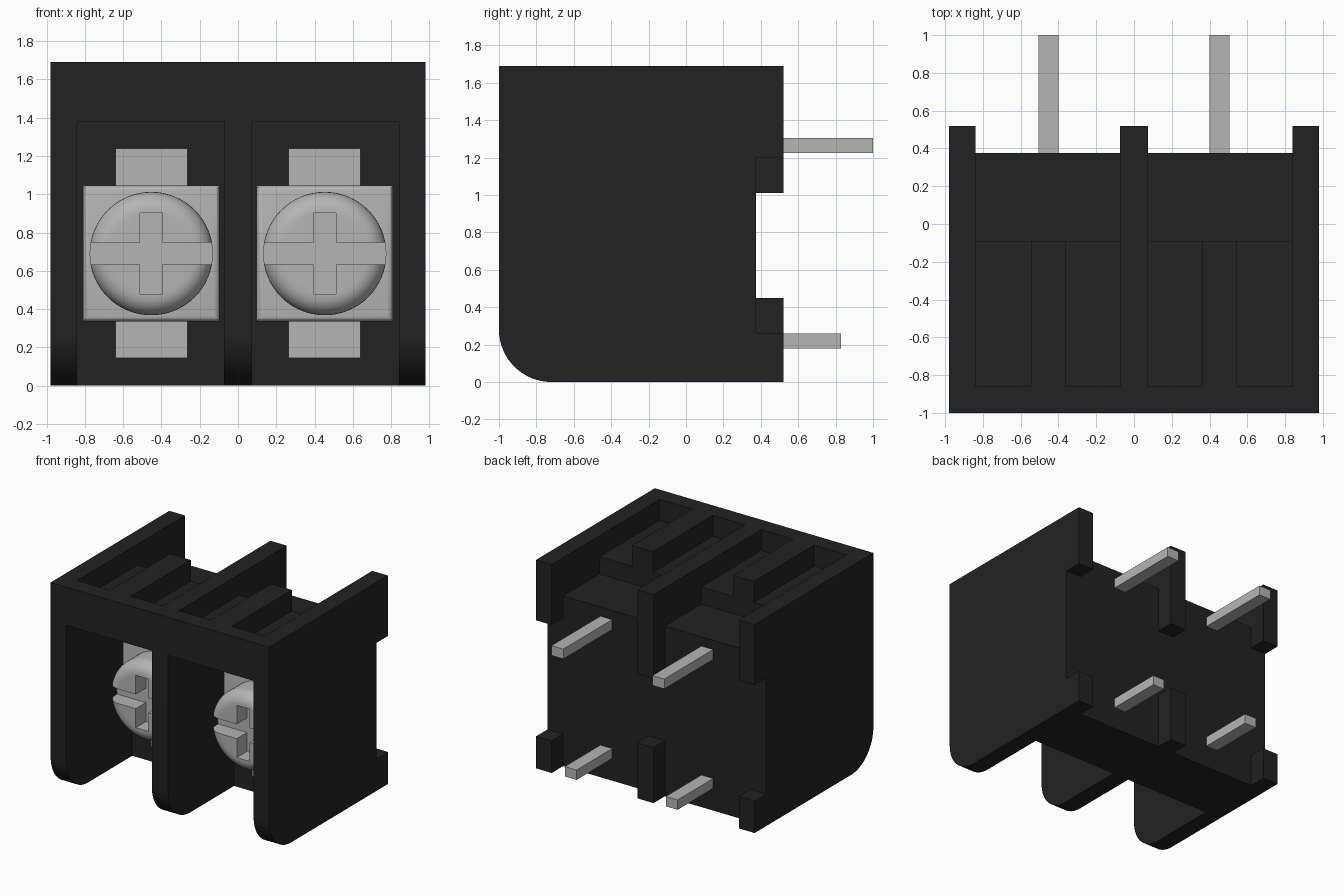
import bpy, bmesh, math
from mathutils import Vector

old = bpy.data.objects.get("Cube")
if old:
    bpy.data.objects.remove(old, do_unlink=True)


def material(name, rgb, rough):
    m = bpy.data.materials.new(name)
    m.use_nodes = True
    m.diffuse_color = (*rgb, 1)
    bsdf = next(n for n in m.node_tree.nodes if n.type == 'BSDF_PRINCIPLED')
    bsdf.inputs["Base Color"].default_value = (*rgb, 1)
    bsdf.inputs["Roughness"].default_value = rough
    return m


BLACK = material("black plastic", (0.016, 0.016, 0.016), 0.6)
METAL = material("light grey metal", (0.46, 0.46, 0.46), 0.5)


def finish(name, bm, mat):
    bmesh.ops.recalc_face_normals(bm, faces=bm.faces)
    mesh = bpy.data.meshes.new(name)
    bm.to_mesh(mesh)
    bm.free()
    mesh.materials.append(mat)
    ob = bpy.data.objects.new(name, mesh)
    bpy.context.collection.objects.link(ob)
    return ob


def prism(name, pts, direction, mat):
    """Extrude a closed planar outline along a direction."""
    bm = bmesh.new()
    face = bm.faces.new([bm.verts.new(p) for p in pts])
    ext = bmesh.ops.extrude_face_region(bm, geom=[face])
    moved = [v for v in ext["geom"] if isinstance(v, bmesh.types.BMVert)]
    bmesh.ops.translate(bm, verts=moved, vec=Vector(direction))
    return finish(name, bm, mat)


def side_profile(name, yz, x0, x1, mat):
    return prism(name, [(x0, y, z) for y, z in yz], (x1 - x0, 0, 0), mat)


def box(name, x0, x1, y0, y1, z0, z1, mat):
    return side_profile(name, [(y0, z0), (y1, z0), (y1, z1), (y0, z1)], x0, x1, mat)


def smooth(ob, angle):
    bpy.ops.object.select_all(action='DESELECT')
    ob.select_set(True)
    bpy.context.view_layer.objects.active = ob
    bpy.ops.object.shade_smooth_by_angle(angle=math.radians(angle))


H = 1.69            # housing height
BACK = 0.375        # rear face of the body
TAB = 0.52          # rear end of the wall tabs
R = 0.28            # rounded lower front corner


def wall(name, x0, x1, tab_low, tab_high):
    arc = [(-1 + R - R * math.sin(a), R - R * math.cos(a))
           for a in (math.pi / 2 * i / 16 for i in range(17))]
    rear = [(-1, H), (TAB, H), (TAB, tab_high), (BACK, tab_high),
            (BACK, tab_low), (TAB, tab_low), (TAB, 0)]
    smooth(side_profile(name, arc + rear, x0, x1, BLACK), 30)


# Divider walls; the middle one has longer rear tabs
wall("left_wall", 0.84, 0.98, 0.26, 1.20)
wall("middle_wall", -0.073, 0.073, 0.45, 1.01)
wall("right_wall", -0.98, -0.84, 0.26, 1.20)

# Section of one bay: back block, stepped roof and front lintel
BAY = [(BACK, 0), (BACK, 1.38), (-0.09, 1.38), (-0.09, 1.52), (-0.86, 1.52),
       (-0.86, H), (-1, H), (-1, 1.38), (-0.155, 1.38), (-0.155, 0)]


def washer(name, cx):
    """Square clamp plate with rounded front edges."""
    ob = box(name, cx - 0.357, cx + 0.357, -0.34, -0.20, 0.335, 1.045, METAL)
    bm = bmesh.new()
    bm.from_mesh(ob.data)
    front = [e for e in bm.edges if all(v.co.y < -0.33 for v in e.verts)]
    bmesh.ops.bevel(bm, geom=front, offset=0.03, segments=4, profile=0.5, affect='EDGES')
    bm.to_mesh(ob.data)
    bm.free()
    smooth(ob, 30)


def screw(name, cx, cz=0.69):
    """Round head with rounded rim and a cross slot."""
    r, f, y0, y1 = 0.322, 0.10, -0.58, -0.335
    prof = [(r, y1)] + [(r - f + f * math.cos(a), y0 + f - f * math.sin(a))
                        for a in (math.pi / 2 * i / 8 for i in range(9))]
    bm = bmesh.new()
    n = 64
    rings = [[bm.verts.new((cx + q * math.cos(2 * math.pi * i / n), y,
                            cz + q * math.sin(2 * math.pi * i / n))) for i in range(n)]
             for q, y in prof]
    for a, b in zip(rings, rings[1:]):
        for i in range(n):
            j = (i + 1) % n
            bm.faces.new((a[i], a[j], b[j], b[i]))
    bm.faces.new(rings[0])
    bm.faces.new(rings[-1])
    head = finish(name, bm, METAL)

    # Cross-shaped cutter: wide slot across, short slot upright
    s, w, h = 0.058, 0.40, 0.212
    cross = [(-w, -s), (-s, -s), (-s, -h), (s, -h), (s, -s), (w, -s),
             (w, s), (s, s), (s, h), (-s, h), (-s, s), (-w, s)]
    cutter = prism("slot_cutter", [(cx + x, y0 - 0.1, cz + z) for x, z in cross],
                   (0, 0.23, 0), METAL)
    cutter.hide_render = True
    mod = head.modifiers.new("slot", 'BOOLEAN')
    mod.operation, mod.solver, mod.object = 'DIFFERENCE', 'EXACT', cutter
    bpy.context.view_layer.objects.active = head
    bpy.ops.object.modifier_apply(modifier=mod.name)
    bpy.data.objects.remove(cutter, do_unlink=True)
    smooth(head, 30)


for side, s in (("left", 1), ("right", -1)):
    cx = 0.453 * s
    # Housing bay and roof rib
    xa, xb = sorted((0.073 * s, 0.84 * s))
    side_profile(side + "_bay", BAY, xa, xb, BLACK)
    box(side + "_roof_rib", cx - 0.093, cx + 0.093, -0.86, -0.09, 1.52, H, BLACK)
    # Contact strip, clamp plate and screw
    box(side + "_contact_strip", cx - 0.188, cx + 0.188, -0.20, -0.155, 0.145, 1.24, METAL)
    washer(side + "_clamp_plate", cx)
    screw(side + "_screw_head", cx)
    # Rear pins
    box(side + "_upper_pin", cx - 0.053, cx + 0.053, BACK, 1.0, 1.225, 1.305, METAL)
    box(side + "_lower_pin", cx - 0.053, cx + 0.053, BACK, 0.83, 0.18, 0.26, METAL)
